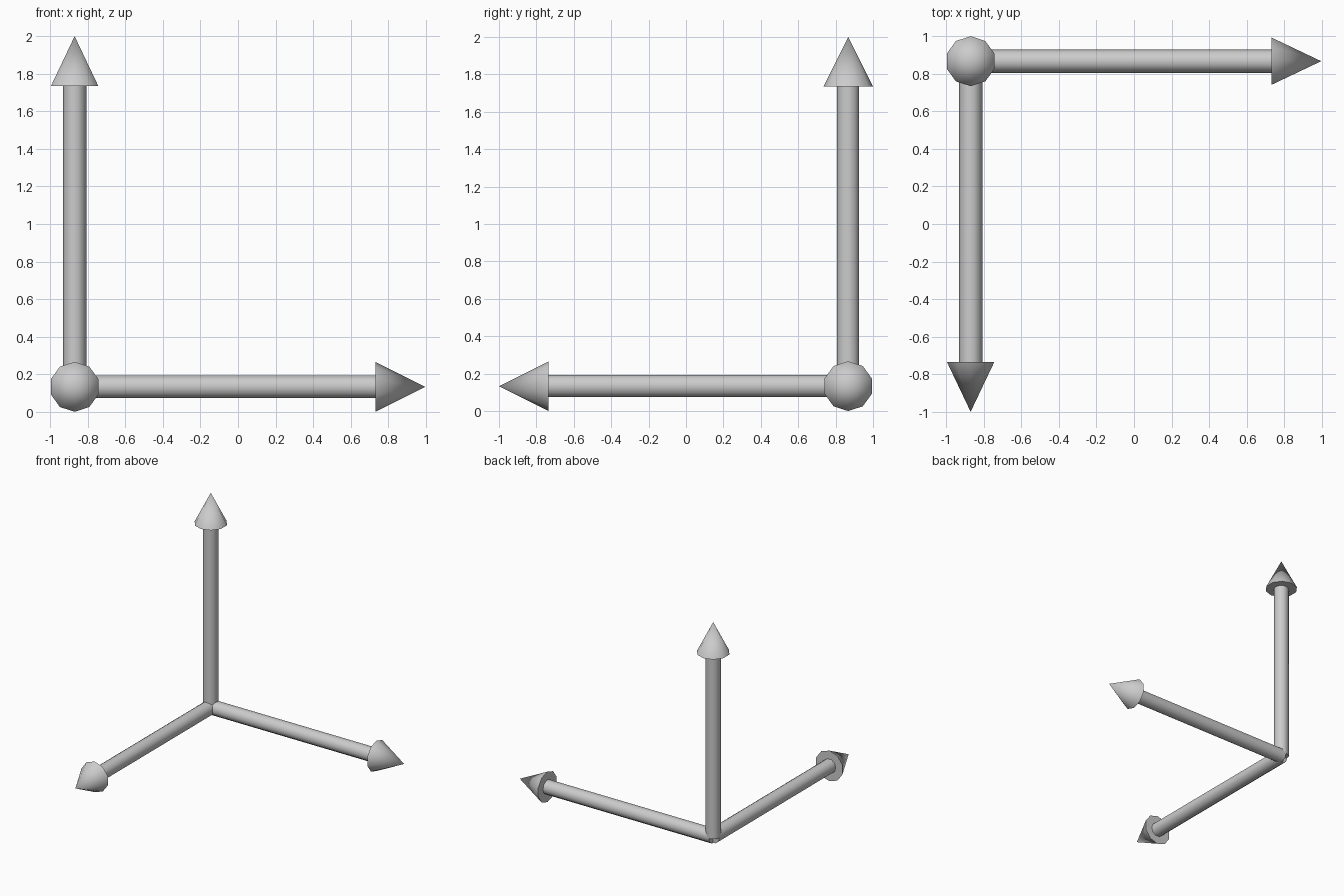
import bpy
from math import sin, cos, pi, radians
from mathutils import Matrix

if "Cube" in bpy.data.objects:
    bpy.data.objects.remove(bpy.data.objects["Cube"])

SIDES = 10
CORNER = Matrix.Translation((-0.87, 0.867, 0.133))   # where the three arrows meet
SHAFT_R, HEAD_R = 0.062, 0.133
SHAFT_L, TOTAL_L = 1.601, 1.867


def ring(radius, z, start):
    return [(radius * cos(start + 2 * pi * i / SIDES),
             radius * sin(start + 2 * pi * i / SIDES), z) for i in range(SIDES)]


def add_part(name, verts, faces, matrix):
    mesh = bpy.data.meshes.new(name)
    mesh.from_pydata(verts, [], faces)
    mesh.transform(matrix)
    obj = bpy.data.objects.new(name, mesh)
    bpy.context.collection.objects.link(obj)
    bpy.ops.object.select_all(action='DESELECT')
    obj.select_set(True)
    bpy.context.view_layer.objects.active = obj
    bpy.ops.object.shade_smooth_by_angle(angle=radians(50))
    return obj


def add_arrow(name, rotation):
    matrix = CORNER @ rotation
    n = SIDES
    base = list(range(n))
    # shaft: capped rod from the corner to the head
    verts = ring(SHAFT_R, 0, 0) + ring(SHAFT_R, SHAFT_L, 0)
    sides = [(i, (i + 1) % n, (i + 1) % n + n, i + n) for i in base]
    caps = [base[::-1], [i + n for i in base]]
    add_part(name + "_shaft", verts, sides + caps, matrix)
    # head: cone with a flat base
    verts = ring(HEAD_R, SHAFT_L, pi / 2) + [(0, 0, TOTAL_L)]
    sides = [(i, (i + 1) % n, n) for i in base]
    add_part(name + "_head", verts, sides + [base[::-1]], matrix)


# three arrows: up, towards the front, and to the right
to_front = Matrix.Rotation(pi / 2, 4, 'X')
add_arrow("up_arrow", Matrix.Identity(4))
add_arrow("front_arrow", to_front)
add_arrow("right_arrow", Matrix.Rotation(pi / 2, 4, 'Z') @ to_front)
